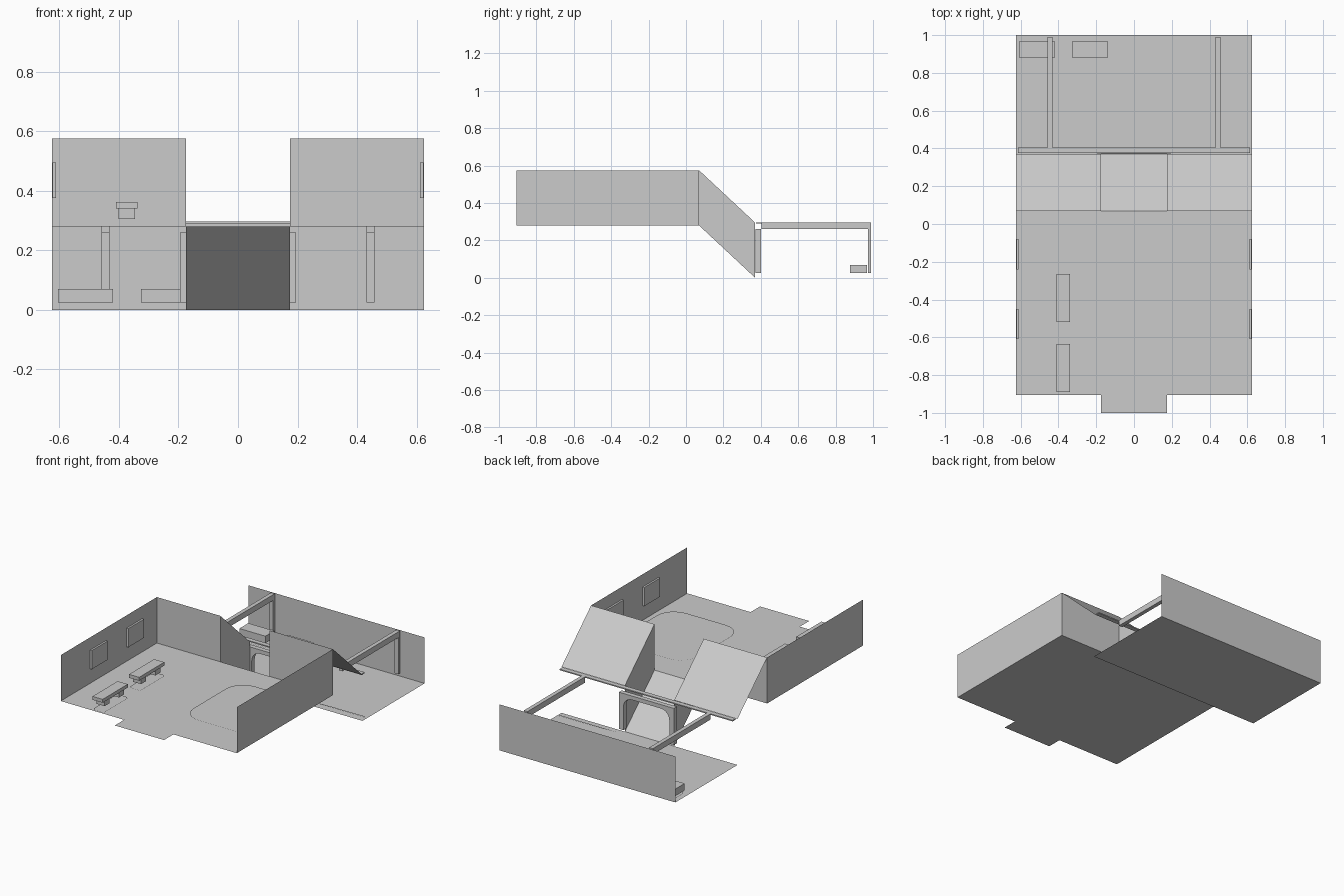
import bpy
import bmesh
import math

default = bpy.data.objects.get("Cube")
if default:
    bpy.data.objects.remove(default)

GREY = 0.6
mat = bpy.data.materials.new("plain grey")
mat.use_nodes = True
mat.diffuse_color = (GREY, GREY, GREY, 1)
mat.node_tree.nodes["Principled BSDF"].inputs["Base Color"].default_value = (GREY, GREY, GREY, 1)

W = 0.625            # half width
D = 0.175            # half width of the ramp opening
UP, TOP = 0.28, 0.575   # upper floor, upper wall top
LOW_TOP = 0.295      # lower wall top
FRONT, BREAK, FOOT, BACK = -0.905, 0.07, 0.37, 1.0


def finish(name, bm):
    mesh = bpy.data.meshes.new(name)
    bm.to_mesh(mesh)
    bm.free()
    mesh.materials.append(mat)
    obj = bpy.data.objects.new(name, mesh)
    bpy.context.collection.objects.link(obj)
    return obj


def sheet(name, *points):
    """A single flat face."""
    bm = bmesh.new()
    bm.faces.new([bm.verts.new(p) for p in points])
    return finish(name, bm)


def box(name, x, y, z):
    """A box from three (low, high) ranges."""
    bm = bmesh.new()
    bmesh.ops.create_cube(bm, size=1)
    for v in bm.verts:
        v.co = [r[0] + (c + 0.5) * (r[1] - r[0]) for c, r in zip(v.co, (x, y, z))]
    return finish(name, bm)


def arc(cx, cy, r, start, steps=6):
    return [(cx + r * math.cos(start + math.pi / 2 * i / steps),
             cy + r * math.sin(start + math.pi / 2 * i / steps)) for i in range(steps + 1)]


def floor_patch(name, x, y, z, cut):
    """A flat floor outline with two clipped corners."""
    (a, b), (c, d) = x, y
    sheet(name, (a, c + cut, z), (a + cut, c, z), (b, c, z),
          (b, d - cut, z), (b - cut, d, z), (a, d, z))


# Floors and ramp
sheet("upper_floor", (-W, FRONT, UP), (-D, FRONT, UP), (-D, -BACK, UP), (D, -BACK, UP),
      (D, FRONT, UP), (W, FRONT, UP), (W, BREAK, UP), (-W, BREAK, UP))
sheet("lower_floor", (-W, FOOT, 0), (W, FOOT, 0), (W, BACK, 0), (-W, BACK, 0))
sheet("ramp", (-D, BREAK, UP), (D, BREAK, UP), (D, FOOT, 0), (-D, FOOT, 0))
sheet("back_wall", (-W, BACK, 0), (W, BACK, 0), (W, BACK, LOW_TOP), (-W, BACK, LOW_TOP))

# Mirrored walls, sloped panels, beams and posts
for side, s in (("left", 1), ("right", -1)):
    w, d = s * W, s * D
    sheet(side + "_wall", (w, FRONT, UP), (w, BREAK, UP), (w, BREAK, TOP), (w, FRONT, TOP))
    sheet(side + "_inner_wall", (d, BREAK, UP), (w, BREAK, UP), (w, BREAK, TOP), (d, BREAK, TOP))
    sheet(side + "_ramp_wall", (d, BREAK, UP), (d, FOOT, 0), (d, FOOT, LOW_TOP), (d, BREAK, TOP))
    sheet(side + "_sloped_panel", (d, BREAK, TOP), (w, BREAK, TOP), (w, FOOT, LOW_TOP), (d, FOOT, LOW_TOP))
    bx = sorted((s * 0.432, s * 0.458))
    box(side + "_beam", bx, (0.405, 0.99), (0.26, 0.297))
    box(side + "_post", bx, (0.972, 0.99), (0.025, 0.26))
    for i, y in enumerate((-0.61, -0.24)):
        box(f"{side}_picture_{i + 1}", sorted((s * 0.611, s * 0.623)), (y, y + 0.16), (0.375, 0.495))
box("cross_beam", (-0.615, 0.615), (0.375, 0.405), (0.29, 0.297))

# Doorway frame with a rounded opening
lo, hi, out, inn, r = 0.025, 0.26, 0.195, 0.163, 0.06
inside = ([(inn, lo)] + arc(inn - r, 0.235 - r, r, 0)
          + arc(r - inn, 0.235 - r, r, math.pi / 2) + [(-inn, lo)])
outline = [(-out, lo), (-out, hi), (out, hi), (out, lo)] + inside
bm = bmesh.new()
face = bm.faces.new([bm.verts.new((x, 0.372, z)) for x, z in outline])
ext = bmesh.ops.extrude_face_region(bm, geom=[face], use_keep_orig=True)
for v in ext["geom"]:
    if isinstance(v, bmesh.types.BMVert):
        v.co.y = 0.402
bmesh.ops.recalc_face_normals(bm, faces=bm.faces)
finish("doorway_frame", bm)

# Rounded rug on the upper floor and a thin strip on the lower one
x0, x1, y0, y1, r = 0.07, 0.59, -0.67, -0.1, 0.12
corners = ((x1 - r, y1 - r), (x0 + r, y1 - r), (x0 + r, y0 + r), (x1 - r, y0 + r))
rug = [p for i, (cx, cy) in enumerate(corners) for p in arc(cx, cy, r, i * math.pi / 2)]
sheet("rug", *[(x, y, UP + 0.004) for x, y in rug])
sheet("threshold_strip", (0.2, 0.41, 0.004), (0.61, 0.408, 0.004), (0.61, 0.422, 0.004), (0.36, 0.42, 0.004))

# Benches on the upper floor
for i, y in enumerate((-0.89, -0.52)):
    n = f"bench_{i + 1}"
    box(n + "_seat", (-0.41, -0.338), (y, y + 0.255), (0.34, 0.362))
    for j, ly in enumerate((y + 0.03, y + 0.175)):
        box(f"{n}_leg_{j + 1}", (-0.402, -0.345), (ly, ly + 0.05), (0.305, 0.34))
    floor_patch(n + "_floor_patch", (-0.405, -0.323), (y - 0.01, y + 0.245), UP + 0.004, 0.015)

# Low blocks by the back wall
for i, x in enumerate((-0.605, -0.325)):
    box(f"low_block_{i + 1}", (x, x + 0.185), (0.878, 0.968), (0.025, 0.07))
    floor_patch(f"low_block_{i + 1}_floor_patch", (x + 0.008, x + 0.205), (0.863, 0.973), 0.004, 0.02)
